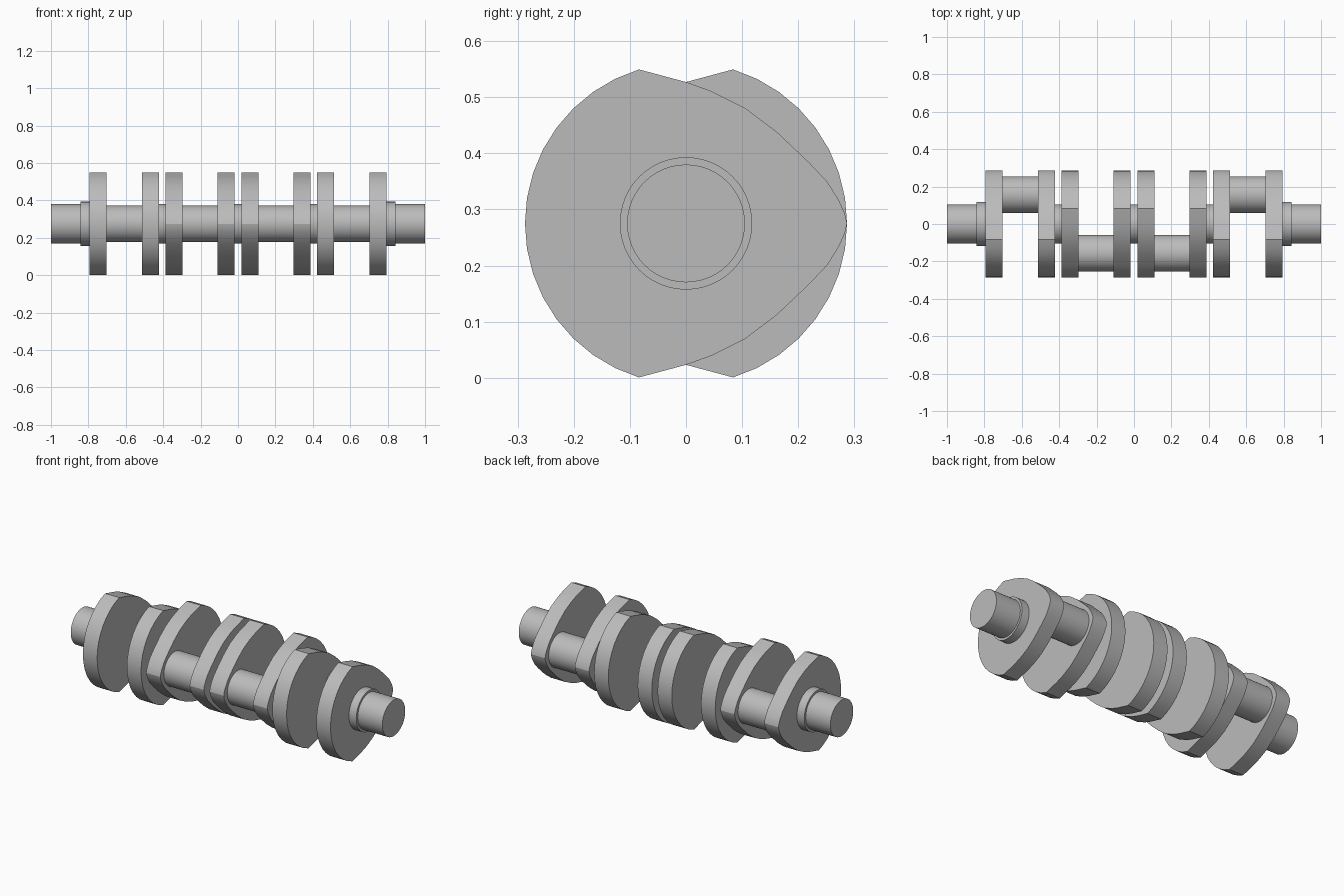
import bpy, bmesh, math
from mathutils import Matrix, Vector

cube = bpy.data.objects.get("Cube")
if cube:
    bpy.data.objects.remove(cube, do_unlink=True)

AXIS_Z = 0.275      # height of the rotation axis
WEB_R = 0.287       # counterweight radius
WEB_W = 0.091       # web thickness
PIN_Y = 0.157       # crank throw

steel = bpy.data.materials.new("steel_grey")
steel.use_nodes = True
steel.diffuse_color = (0.5, 0.5, 0.5, 1)
steel.node_tree.nodes["Principled BSDF"].inputs["Base Color"].default_value = (0.5, 0.5, 0.5, 1)


def finish(bm, name):
    bmesh.ops.recalc_face_normals(bm, faces=bm.faces[:])
    mesh = bpy.data.meshes.new(name)
    bm.to_mesh(mesh)
    bm.free()
    mesh.materials.append(steel)
    obj = bpy.data.objects.new(name, mesh)
    bpy.context.collection.objects.link(obj)
    bpy.ops.object.select_all(action='DESELECT')
    obj.select_set(True)
    bpy.context.view_layer.objects.active = obj
    bpy.ops.object.shade_smooth_by_angle(angle=math.radians(25))


def journal(name, x0, x1, radius, y=0):
    """Round bar lying along x."""
    bm = bmesh.new()
    place = Matrix.Translation(((x0 + x1) / 2, y, AXIS_Z)) @ Matrix.Rotation(math.pi / 2, 4, 'Y')
    bmesh.ops.create_cone(bm, cap_ends=True, segments=48, radius1=radius, radius2=radius,
                          depth=abs(x1 - x0), matrix=place)
    finish(bm, name)


def web_profile():
    """Round counterweight arc, tapering to a rounded nose around the pin."""
    a0 = math.radians(107)
    step = (2 * math.pi - 2 * a0) / 16
    arc = [(WEB_R * math.cos(a0 + i * step), WEB_R * math.sin(a0 + i * step)) for i in range(17)]
    side = [(0, 0.252), (0.045, 0.236), (0.105, 0.206), (0.162, 0.163),
            (0.22, 0.108), (0.252, 0.074), (0.272, 0.042), (0.283, 0.018)]
    lower = [(y, -z) for y, z in side]
    return arc + lower + [(WEB_R, 0)] + side[::-1]


def web(name, x, direction):
    bm = bmesh.new()
    verts = [bm.verts.new((x - WEB_W / 2, direction * y, AXIS_Z + z)) for y, z in web_profile()]
    face = bm.faces.new(verts)
    new = bmesh.ops.extrude_face_region(bm, geom=[face])["geom"]
    bmesh.ops.translate(bm, vec=Vector((WEB_W, 0, 0)),
                        verts=[g for g in new if isinstance(g, bmesh.types.BMVert)])
    finish(bm, name)


# Both halves are mirror images across the middle
for side, s in (("left", 1), ("right", -1)):
    web(f"{side}_outer_web_a", s * 0.749, 1)
    web(f"{side}_outer_web_b", s * 0.467, 1)
    web(f"{side}_inner_web_a", s * 0.343, -1)
    web(f"{side}_inner_web_b", s * 0.064, -1)
    journal(f"{side}_outer_crank_pin", s * 0.71, s * 0.506, 0.098, PIN_Y)
    journal(f"{side}_inner_crank_pin", s * 0.303, s * 0.104, 0.098, -PIN_Y)
    journal(f"{side}_main_journal", s * 0.427, s * 0.383, 0.105)
    journal(f"{side}_end_collar", s * 0.79, s * 0.842, 0.118)
    journal(f"{side}_end_shaft", s * 0.83, s * 1.0, 0.105)

# Centre bearing journal
journal("centre_main_journal", -0.024, 0.024, 0.105)
